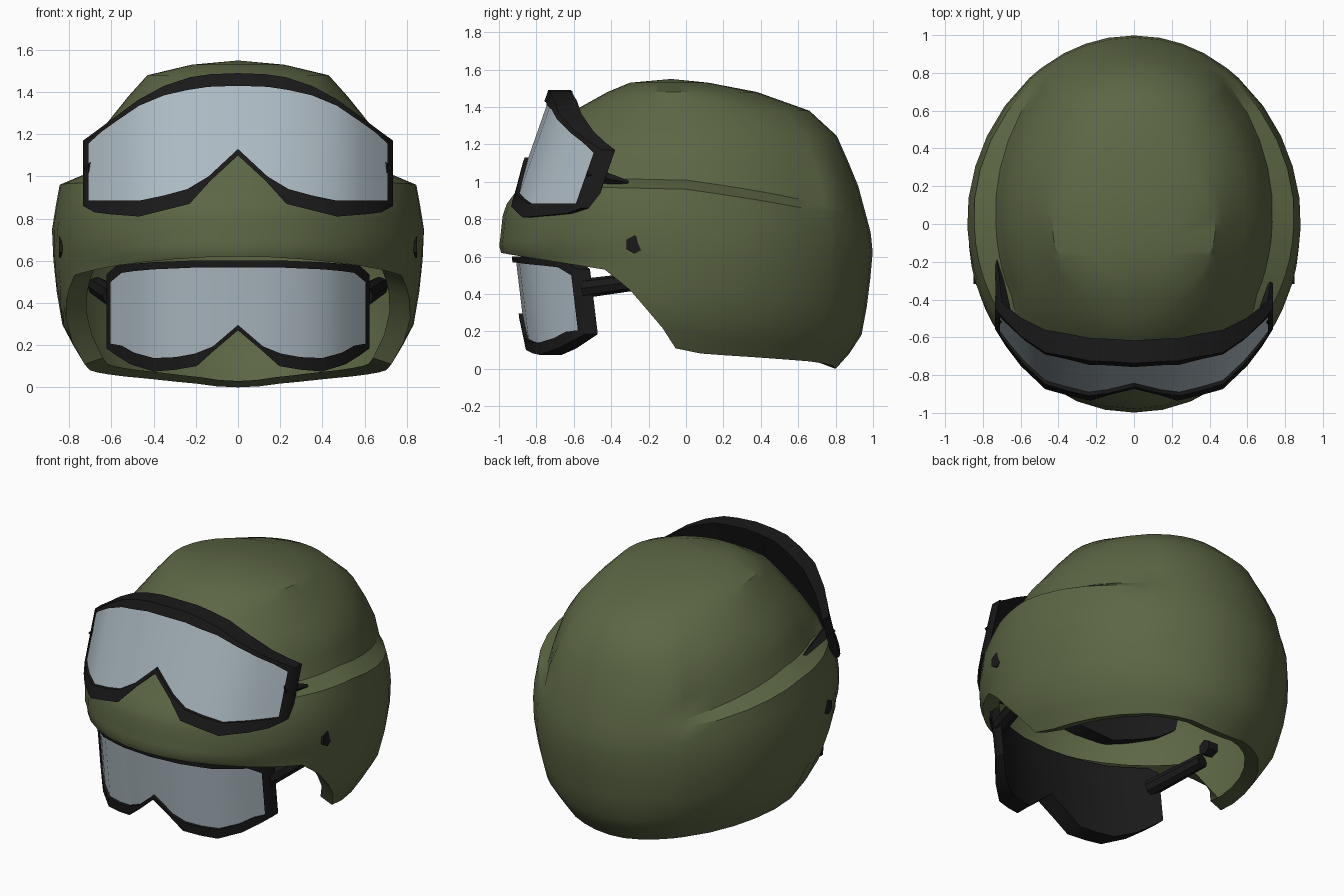
import bpy, bmesh
from math import sin, cos, radians
from mathutils import Vector

if "Cube" in bpy.data.objects:
    bpy.data.objects.remove(bpy.data.objects["Cube"])


def material(name, rgb):
    m = bpy.data.materials.new(name)
    m.diffuse_color = (*rgb, 1)
    m.use_nodes = True
    m.node_tree.nodes["Principled BSDF"].inputs["Base Color"].default_value = m.diffuse_color
    return m


OLIVE = material("olive", (0.107, 0.133, 0.058))
BLACK = material("black_rubber", (0.010, 0.010, 0.010))
LENS = material("pale_lens", (0.42, 0.50, 0.55))


def lerp_table(table, v):
    if v <= table[0][0]:
        return table[0][1]
    for (a, fa), (b, fb) in zip(table, table[1:]):
        if v <= b:
            return fa + (fb - fa) * (v - a) / (b - a)
    return table[-1][1]


def finish(bm, name, mats, angle):
    bmesh.ops.recalc_face_normals(bm, faces=bm.faces)
    me = bpy.data.meshes.new(name)
    bm.to_mesh(me)
    bm.free()
    ob = bpy.data.objects.new(name, me)
    bpy.context.collection.objects.link(ob)
    for m in mats:
        me.materials.append(m)
    bpy.ops.object.select_all(action='DESELECT')
    ob.select_set(True)
    bpy.context.view_layer.objects.active = ob
    bpy.ops.object.shade_smooth_by_angle(angle=radians(angle))
    return ob


def rod(name, p, q, r1, r2, sides, mat):
    p, q = Vector(p), Vector(q)
    bm = bmesh.new()
    bmesh.ops.create_cone(bm, cap_ends=True, segments=sides, radius1=r1, radius2=r2,
                          depth=(q - p).length)
    rot = (q - p).to_track_quat('Z', 'Y')
    for v in bm.verts:
        v.co = rot @ v.co + (p + q) / 2
    return finish(bm, name, [mat], 40)


# Helmet shell: half width, front and back by height
WIDE = [(0, .66), (.08, .71), (.28, .83), (.5, .868), (.73, .885), (.95, .85), (1.05, .81),
        (1.2, .71), (1.38, .52), (1.48, .43), (1.53, .22)]
DOME = [(.84, .78), (1.0, .735), (1.2, .665), (1.38, .52), (1.48, .43), (1.53, .22)]
FRONT = [(.59, -.97), (.64, -1), (.86, -.975), (1.0, -.87), (1.1, -.8), (1.2, -.74),
         (1.38, -.6), (1.48, -.42), (1.53, -.3)]
BACK = [(0, .8), (.03, .84), (.2, .95), (.6, 1), (.72, .99), (1.0, .915), (1.26, .8),
        (1.38, .66), (1.48, .38), (1.53, .12)]
RIM = [(-1, .62), (-.9, .6), (-.45, .53), (-.31, .42), (-.02, .11), (.15, .08), (.5, .06),
       (.8, .04), (.95, .02), (1, 0)]
LEDGE = [(-.5, .97), (0, .96), (.4, .905), (.75, .845), (1, .83)]
INSET = [(40, 0), (62, 1), (115, 1), (129, .9), (141, .6), (146, 0)]
ANGLES = [0, 10, 20, 30, 40, 50, 58, 63, 68, 72, 77, 83, 89, 98, 108, 118, 129, 141, 146,
          155, 163, 171, 180]


def shell_column(deg, side):
    t = radians(deg)
    y = -cos(t)
    rim, ledge, w = lerp_table(RIM, y), lerp_table(LEDGE, y), lerp_table(INSET, deg)
    rows = [(rim + (ledge - rim) * f, 0) for f in (0, .1, .22, .4, .58, .75, .88, 1)]
    low = ledge + .012 + .036 * w
    rows += [(low + (1.38 - low) * f, w) for f in (0, .25, .5, .75, 1)]
    rows += [(1.44, w), (1.48, w), (1.53, w)]
    pts = []
    for z, k in rows:
        a = lerp_table(WIDE, z) * (1 - k) + lerp_table(DOME, z) * k
        f, b = lerp_table(FRONT, z), lerp_table(BACK, z)
        pts.append((side * a * sin(t), (f + b) / 2 + (b - f) / 2 * y, z))
    # folded lip inside the rim
    x, y0, z0 = pts[0]
    return [(x * .88, y0 * .9, z0 + .03)] + pts


bm = bmesh.new()
columns = [shell_column(a, 1) for a in ANGLES] + [shell_column(a, -1) for a in ANGLES[-2:0:-1]]
cols = [[bm.verts.new(p) for p in c] for c in columns]
pole = bm.verts.new((0, -.08, 1.55))
for c, d in zip(cols, cols[1:] + cols[:1]):
    for i in range(len(c) - 1):
        bm.faces.new((c[i], d[i], d[i + 1], c[i + 1]))
    bm.faces.new((c[-1], d[-1], pole))
finish(bm, "helmet_shell", [OLIVE], 32)

# Goggles: (frame x, bottom, top, lens x, bottom, top) for one half
RAISED = [(0, 1.10, 1.49, 0, 1.13, 1.43),
          (.13, .98, 1.485, .14, 1.0, 1.425),
          (.23, .87, 1.47, .24, .94, 1.41),
          (.35, .84, 1.43, .35, .91, 1.385),
          (.47, .81, 1.365, .47, .885, 1.335),
          (.6, .82, 1.27, .58, .885, 1.26),
          (.68, .83, 1.21, .65, .885, 1.21),
          (.735, .86, 1.17, .71, .885, 1.155)]
# The lowered pair has a flatter top and rounder lower corners
TOPS = [1.43, 1.43, 1.43, 1.425, 1.42, 1.41, 1.40, 1.35]
LOWS = [-.06, -.05, -.03, -.02, 0, .03, .07, .08]
LOWERED = [(r[0], r[1] + d, t, r[3], r[4] + d, t - .04)
           for r, t, d in zip(RAISED, TOPS, LOWS)]
CURVE = [(0, -.95), (.25, -.93), (.47, -.85), (.6, -.73), (.71, -.59), (.735, -.55)]
DEPTH = [(0, .12), (.5, .12), (.735, .07)]


def goggles(name, half, scale, base, shift, tilt):
    table = [(-r[0], r[1], r[2], -r[3], r[4], r[5]) for r in half[:0:-1]] + half
    n = len(table)
    bm = bmesh.new()

    def loop(k, depth):
        pts = [(r[k], r[k + 1]) for r in table] + [(r[k], r[k + 2]) for r in table[::-1]]
        out = []
        for x, z in pts:
            y = lerp_table(CURVE, abs(x)) * scale + shift + tilt * (z - .88) * scale
            d = lerp_table(DEPTH, abs(x)) if depth is None else depth
            out.append(bm.verts.new((x * scale, y + d, (z - .81) * scale + base)))
        return out

    rings = [loop(3, .02), loop(3, 0), loop(0, 0), loop(0, None)]
    for p, q in zip(rings, rings[1:]):
        for i in range(2 * n):
            j = (i + 1) % (2 * n)
            bm.faces.new((p[i], p[j], q[j], q[i]))
    for ring, mat in ((rings[0], 1), (rings[3], 0)):
        for i in range(n - 1):
            f = bm.faces.new((ring[i], ring[i + 1], ring[2 * n - 2 - i], ring[2 * n - 1 - i]))
            f.material_index = mat
    finish(bm, name, [BLACK, LENS], 40)


goggles("raised_goggles", RAISED, 1.0, .81, 0, .35)
goggles("lowered_goggles", LOWERED, .85, .075, -.068, -.12)

# Paired fittings: strap lugs, goggle arms and side screws
for side, label, lug_end in ((1, "right", -.31), (-1, "left", -.19)):
    rod(label + "_strap_lug", (side * .685, -.52, 1.04), (side * .725, lug_end, .995),
        .045, .012, 4, BLACK)
    rod(label + "_goggle_arm", (side * .59, -.55, .43), (side * .67, -.16, .48),
        .052, .045, 8, BLACK)
    rod(label + "_side_screw", (side * .78, -.275, .665), (side * .85, -.275, .665),
        .05, .05, 6, BLACK)
